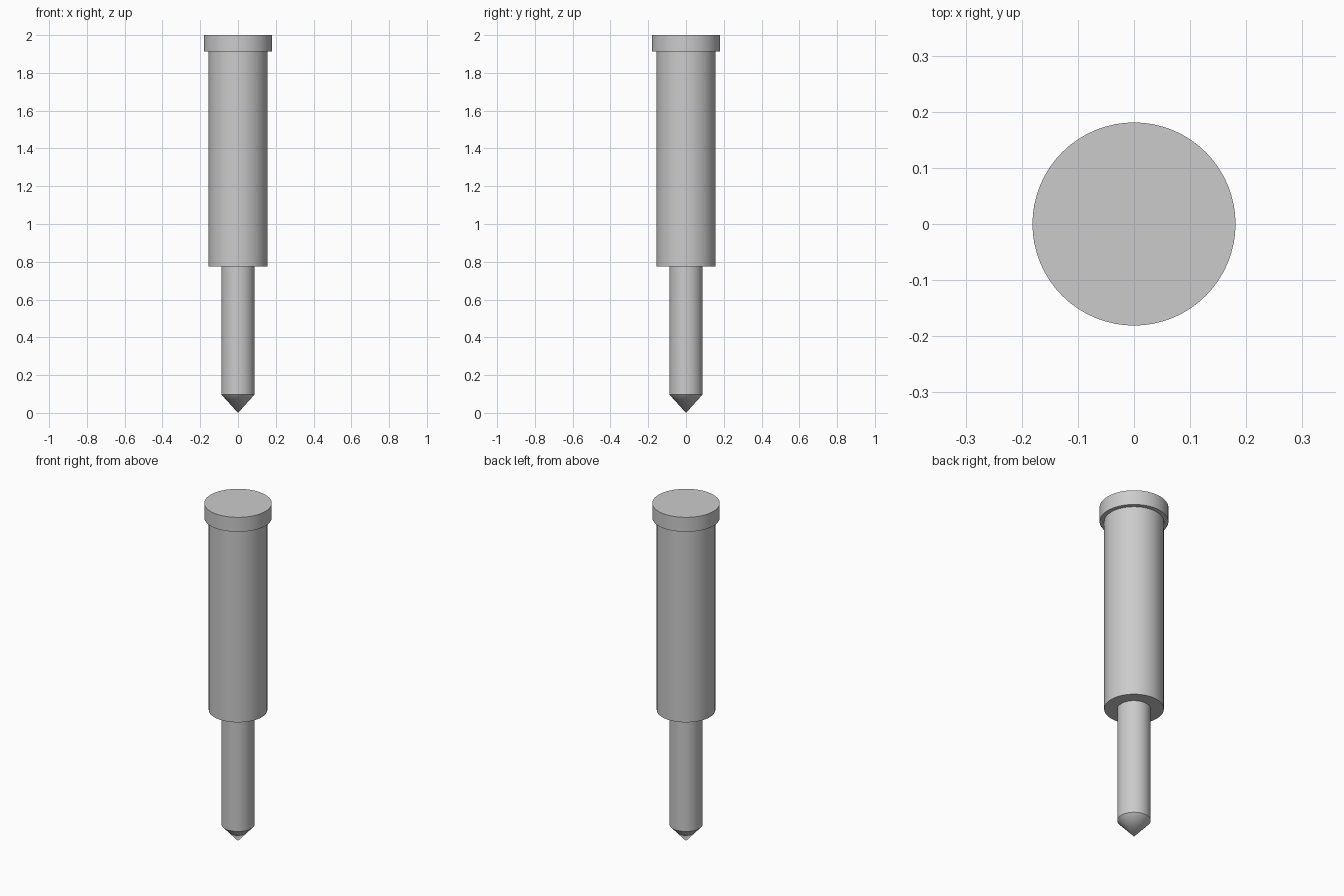
import bpy, math

if "Cube" in bpy.data.objects:
    bpy.data.objects.remove(bpy.data.objects["Cube"], do_unlink=True)

SIDES = 64
PIN_R, SLEEVE_R, HEAD_R = 0.088, 0.157, 0.181
TIP_Z, SHOULDER_Z, HEAD_Z, TOP_Z = 0.097, 0.775, 1.914, 2.0

steel = bpy.data.materials.new("steel_grey")
steel.use_nodes = True
grey = (0.6, 0.6, 0.6, 1)
steel.diffuse_color = grey
steel.node_tree.nodes["Principled BSDF"].inputs["Base Color"].default_value = grey


def lathe(name, profile):
    """Revolve (radius, z) points, listed bottom to top, around the z axis."""
    verts, rings, faces = [], [], []
    for r, z in profile:
        count = SIDES if r > 0 else 1
        start = len(verts)
        for i in range(count):
            a = 2 * math.pi * i / SIDES
            verts.append((r * math.cos(a), r * math.sin(a), z))
        rings.append([start + i % count for i in range(SIDES)])
    for low, high in zip(rings, rings[1:]):
        if low[0] == low[1]:
            faces += [(low[0], high[i - 1], high[i])[::-1] for i in range(SIDES)]
        elif high[0] == high[1]:
            faces.append(low)
        else:
            faces += [(low[i - 1], low[i], high[i], high[i - 1]) for i in range(SIDES)]
    mesh = bpy.data.meshes.new(name)
    mesh.from_pydata(verts, [], faces)
    mesh.materials.append(steel)
    obj = bpy.data.objects.new(name, mesh)
    bpy.context.collection.objects.link(obj)
    bpy.ops.object.select_all(action="DESELECT")
    obj.select_set(True)
    bpy.context.view_layer.objects.active = obj
    bpy.ops.object.shade_smooth_by_angle(angle=math.radians(30))


# Pointed pin
lathe("pin", [(0, 0), (PIN_R, TIP_Z), (PIN_R, SHOULDER_Z)])
# Wide sleeve with its underside shoulder
lathe("sleeve", [(PIN_R, SHOULDER_Z), (SLEEVE_R, SHOULDER_Z), (SLEEVE_R, HEAD_Z)])
# Flanged head with a flat top
lathe("head", [(SLEEVE_R, HEAD_Z), (HEAD_R, HEAD_Z), (HEAD_R, TOP_Z), (0, TOP_Z)])
